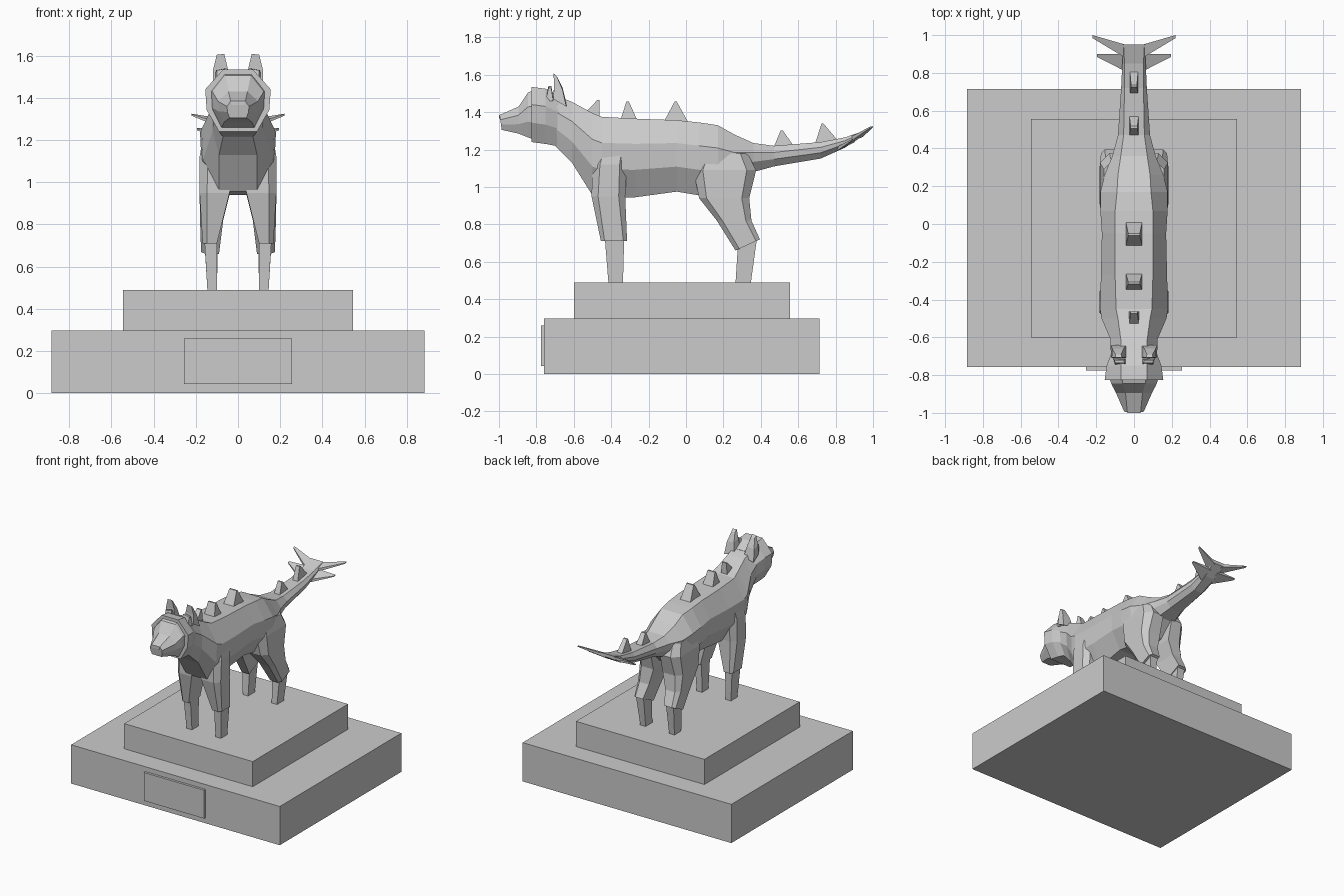
import bpy, bmesh

def loft(name, rings, mirror=False):
    """Skin a list of equal-sized point rings, cap both ends, optionally mirror in x."""
    bm = bmesh.new()
    vs = [[bm.verts.new(p) for p in r] for r in rings]
    n = len(rings[0])
    for a, b in zip(vs, vs[1:]):
        for i in range(n):
            j = (i + 1) % n
            bm.faces.new((a[i], a[j], b[j], b[i]))
    bm.faces.new(vs[0])
    bm.faces.new(vs[-1])
    bmesh.ops.recalc_face_normals(bm, faces=bm.faces)
    me = bpy.data.meshes.new(name)
    bm.to_mesh(me)
    bm.free()
    ob = bpy.data.objects.new(name, me)
    bpy.context.collection.objects.link(ob)
    if mirror:
        m = ob.modifiers.new("Mirror", 'MIRROR')
        m.use_mirror_merge = False
    return ob

def box(name, x, y0, y1, z0, z1):
    return loft(name, [[(-x, y0, z), (x, y0, z), (x, y1, z), (-x, y1, z)] for z in (z0, z1)])

def octagon(y, z0, z1, top, mid, bot, lean=0.0):
    """Symmetric eight-sided section across the body; lean shifts the top in y."""
    h = z1 - z0
    half = [(bot, 0), (mid * .96, .35), (mid, .68), (top, 1)]
    pts = half + [(-x, f) for x, f in reversed(half)]
    return [(x, y + lean * f, z0 + h * f) for x, f in pts]

def limb(z, y0, y1, x0, x1, c=0.0, tilt=0.0):
    """Leg section with outer corners chamfered by c; tilt raises the rear edge."""
    pts = [(x0, y0), (x1 - c, y0), (x1, y0 + c), (x1, y1 - c), (x1 - c, y1), (x0, y1)]
    return [(x, y, z + tilt * (y - y0) / (y1 - y0)) for x, y in pts]

# Plinth and plaque
box("lower_plinth", .885, -.758, .715, 0, .297)
box("upper_plinth", .545, -.6, .555, .297, .49)
box("plaque", .255, -.776, -.75, .043, .26)

# Neck, trunk and tail
loft("body", [octagon(*s) for s in [
    (-.70, 1.22, 1.49, .07, .12, .07),
    (-.61, 1.13, 1.455, .07, .125, .09),
    (-.50, .955, 1.395, .085, .172, .09),
    (-.45, .94, 1.375, .095, .18, .08),
    (-.27, .945, 1.365, .10, .175, .08),
    (-.05, .975, 1.357, .10, .17, .09),
    (.07, .955, 1.345, .10, .178, .09),
    (.17, .95, 1.33, .09, .178, .08),
    (.26, .98, 1.28, .085, .155, .07),
    (.36, 1.08, 1.235, .07, .115, .07),
    (.47, 1.11, 1.22, .055, .085, .05),
    (.72, 1.152, 1.24, .05, .068, .035),
    (.85, 1.21, 1.265, .05, .062, .04),
    (.95, 1.275, 1.30, .055, .06, .05)]])

# Head with raised cheek ruff, then muzzle
loft("head", [octagon(*s) for s in [
    (-.67, 1.215, 1.48, .07, .115, .07),
    (-.75, 1.23, 1.525, .07, .145, .085),
    (-.825, 1.24, 1.535, .07, .155, .09)]])
loft("muzzle", [octagon(*s) for s in [
    (-.80, 1.25, 1.52, .065, .135, .08),
    (-.845, 1.265, 1.505, .06, .12, .075),
    (-.895, 1.285, 1.43, .045, .095, .065),
    (-.985, 1.305, 1.385, .035, .052, .04, -.012)]])
loft("nose", [[(-.03, y, 1.365), (.03, y, 1.365), (.035, y, 1.385), (-.035, y, 1.385)]
              for y in (-.95, -1.0)])
loft("eye", [[(.065 + d, -.885, 1.405), (.095 + d, -.86, 1.415),
              (.09 + d, -.845, 1.435), (.06 + d, -.865, 1.425)] for d in (0, .02)], True)

# Ears with a hollowed front edge
loft("ear", [
    [(.04, -.71, 1.48), (.12, -.71, 1.47), (.125, -.64, 1.43), (.04, -.64, 1.45)],
    [(.05, -.705, 1.545), (.118, -.705, 1.535), (.115, -.66, 1.52), (.055, -.66, 1.53)],
    [(.065, -.708, 1.608), (.1, -.708, 1.605), (.098, -.69, 1.59), (.068, -.69, 1.59)]], True)
loft("brow_tuft", [
    [(.035, -.75, 1.48), (.10, -.75, 1.46), (.11, -.71, 1.46), (.04, -.71, 1.48)],
    [(.05, -.735, 1.54), (.10, -.735, 1.53), (.105, -.72, 1.53), (.055, -.72, 1.54)]], True)

# Front legs
loft("front_upper_leg", [limb(*s) for s in [
    (1.22, -.47, -.30, .05, .165, .04),
    (1.12, -.50, -.315, .05, .182, .04),
    (.95, -.505, -.325, .04, .182, .035),
    (.71, -.455, -.315, .10, .168, .02)]], True)
loft("front_lower_leg", [limb(*s) for s in [
    (.74, -.435, -.33, .10, .16),
    (.49, -.415, -.337, .10, .145)]], True)

# Rear legs
loft("thigh", [limb(*s) for s in [
    (1.18, .08, .33, .05, .16, .04),
    (1.09, .04, .375, .04, .18, .05),
    (.94, .07, .338, .04, .182, .04),
    (.82, .165, .35, .07, .18, .03),
    (.66, .265, .395, .09, .175, .02, .06)]], True)
loft("rear_lower_leg", [limb(*s) for s in [
    (.73, .28, .38, .095, .16),
    (.49, .265, .347, .10, .145)]], True)

# Spine and tail plates: start y, end y, base z at each, tip y, tip z, half width
for i, (a, b, za, zb, ty, tz, w) in enumerate([
        (-.535, -.462, 1.40, 1.37, -.468, 1.465, .026),
        (-.35, -.26, 1.36, 1.355, -.312, 1.458, .044),
        (-.118, .012, 1.35, 1.345, -.055, 1.456, .044),
        (.468, .575, 1.21, 1.22, .512, 1.302, .025),
        (.69, .81, 1.23, 1.25, .73, 1.338, .022)]):
    u = w * .7
    loft(f"back_plate_{i + 1}", [
        [(-w, a, za), (w, a, za), (w, b, zb), (-w, b, zb)],
        [(-u, ty - .006, tz), (u, ty - .006, tz), (u, ty + .006, tz), (-u, ty + .006, tz)]])

# Two pairs of tail-tip spikes
def spike(name, front, back, tip, t):
    base = [(*front[:2], front[2] - t), (*back[:2], back[2] - t),
            (*back[:2], back[2] + t), (*front[:2], front[2] + t)]
    x, y, z = tip
    point = [(x, y - .016, z - .007), (x, y, z - .003), (x, y, z + .003), (x, y - .016, z)]
    loft(name, [base, point], True)

spike("tail_spike_rear", (.03, .87, 1.25), (.03, .945, 1.28), (.22, 1.0, 1.322), .013)
spike("tail_spike_front", (.03, .80, 1.20), (.03, .90, 1.25), (.195, .90, 1.253), .012)
